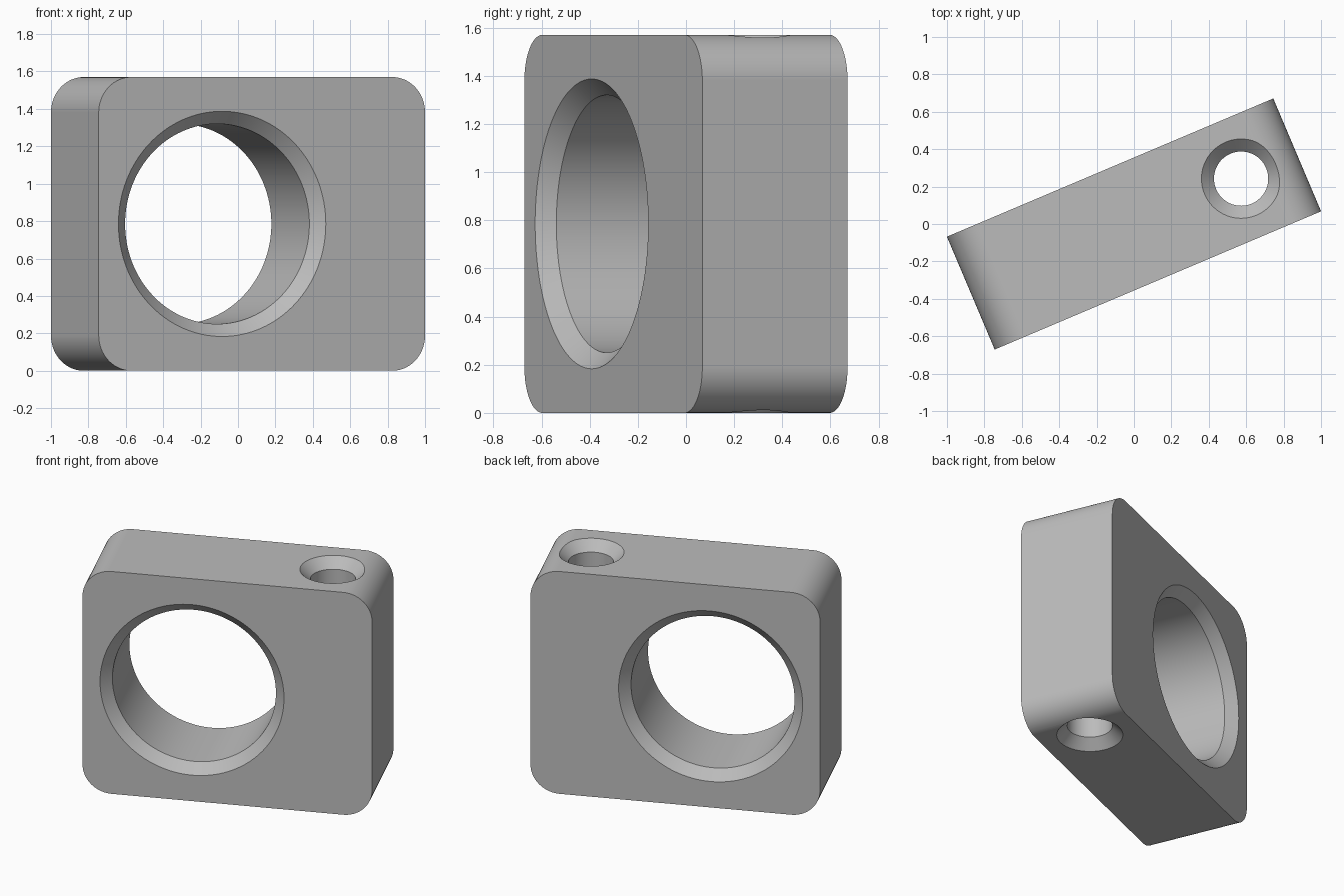
import bpy
import bmesh
from math import sin, cos, pi, radians
from mathutils import Matrix

cube = bpy.data.objects.get("Cube")
if cube:
    bpy.data.objects.remove(cube, do_unlink=True)

LENGTH, DEPTH, HEIGHT = 1.895, 0.655, 1.57
CORNER, CHAMFER = 0.19, 0.067
TURN = radians(22.95)

grey = bpy.data.materials.new("plain grey")
grey.use_nodes = True
colour = (0.5, 0.5, 0.5, 1)
grey.diffuse_color = colour
grey.node_tree.nodes["Principled BSDF"].inputs["Base Color"].default_value = colour


def make_object(name, bm):
    bmesh.ops.recalc_face_normals(bm, faces=bm.faces)
    mesh = bpy.data.meshes.new(name)
    bm.to_mesh(mesh)
    bm.free()
    mesh.materials.append(grey)
    obj = bpy.data.objects.new(name, mesh)
    bpy.context.collection.objects.link(obj)
    return obj


def rounded_block(name, steps=20):
    """Rounded rectangle in x and z, extruded along y."""
    bm = bmesh.new()
    outline = []
    corners = [(1, 1), (-1, 1), (-1, -1), (1, -1)]
    for i, (sx, sz) in enumerate(corners):
        for k in range(steps + 1):
            a = (i + k / steps) * pi / 2
            x = sx * (LENGTH / 2 - CORNER) + CORNER * cos(a)
            z = HEIGHT / 2 + sz * (HEIGHT / 2 - CORNER) + CORNER * sin(a)
            outline.append(bm.verts.new((x, -DEPTH / 2, z)))
    face = bm.faces.new(outline)
    side = bmesh.ops.extrude_face_region(bm, geom=[face], use_keep_orig=True)
    moved = [g for g in side["geom"] if isinstance(g, bmesh.types.BMVert)]
    bmesh.ops.translate(bm, vec=(0, DEPTH, 0), verts=moved)
    return make_object(name, bm)


def hole_cutter(name, radius, span, matrix, steps=128):
    """Bore along local z whose two mouths flare out at 45 degrees."""
    bm = bmesh.new()
    h, extra = span / 2, 0.05
    wide = radius + CHAMFER + extra
    profile = [(wide, -h - extra), (radius, -h + CHAMFER),
               (radius, h - CHAMFER), (wide, h + extra)]
    rings = [[bm.verts.new((r * cos(2 * pi * k / steps), r * sin(2 * pi * k / steps), z))
              for k in range(steps)] for r, z in profile]
    for low, high in zip(rings, rings[1:]):
        for k in range(steps):
            n = (k + 1) % steps
            bm.faces.new((low[k], low[n], high[n], high[k]))
    bm.faces.new(rings[0])
    bm.faces.new(rings[-1])
    bm.transform(matrix)
    obj = make_object(name, bm)
    obj.hide_render = True
    return obj


block = rounded_block("clamp_block")

# Large bore from front to back, small bore from top to bottom
middle = HEIGHT / 2
cutters = [
    hole_cutter("large_bore_cutter", 0.535, DEPTH,
                Matrix.Translation((-0.231, 0, middle)) @ Matrix.Rotation(pi / 2, 4, "X")),
    hole_cutter("small_bore_cutter", 0.145, HEIGHT,
                Matrix.Translation((0.622, 0, middle))),
]
bpy.ops.object.select_all(action="DESELECT")
block.select_set(True)
bpy.context.view_layer.objects.active = block
for cutter in cutters:
    cut = block.modifiers.new(cutter.name, "BOOLEAN")
    cut.operation, cut.solver, cut.object = "DIFFERENCE", "EXACT", cutter
    bpy.ops.object.modifier_apply(modifier=cut.name)
    bpy.data.objects.remove(cutter, do_unlink=True)

# Smooth curved walls, crisp edges, and the whole block turned on its base
block.data.transform(Matrix.Rotation(TURN, 4, "Z"))
bpy.ops.object.shade_smooth_by_angle(angle=radians(25))
normals = block.modifiers.new("flat_face_normals", "WEIGHTED_NORMAL")
normals.keep_sharp = True
